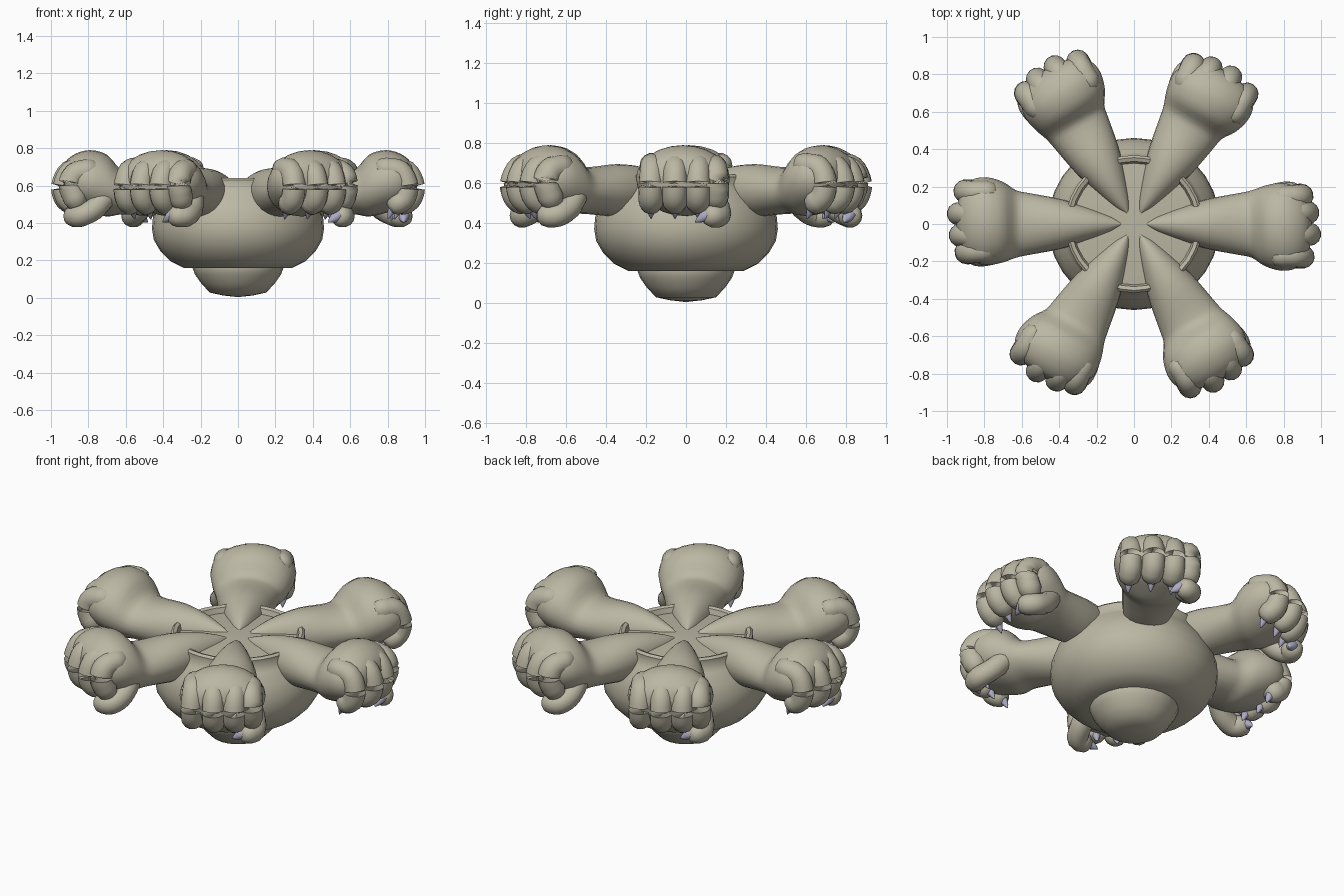
import bpy, bmesh, math
from mathutils import Vector, Matrix

if "Cube" in bpy.data.objects:
    bpy.data.objects.remove(bpy.data.objects["Cube"])


def material(name, rgb):
    m = bpy.data.materials.new(name)
    m.diffuse_color = (*rgb, 1)
    m.use_nodes = True
    m.node_tree.nodes["Principled BSDF"].inputs["Base Color"].default_value = m.diffuse_color
    return m


HIDE = material("stone_beige", (0.50, 0.475, 0.37))
CLAW = material("claw_lavender", (0.42, 0.41, 0.56))


def finish(bm, name, mat, angle=50):
    bmesh.ops.recalc_face_normals(bm, faces=bm.faces)
    me = bpy.data.meshes.new(name)
    bm.to_mesh(me)
    bm.free()
    me.materials.append(mat)
    ob = bpy.data.objects.new(name, me)
    bpy.context.collection.objects.link(ob)
    bpy.ops.object.select_all(action='DESELECT')
    ob.select_set(True)
    bpy.context.view_layer.objects.active = ob
    bpy.ops.object.shade_smooth_by_angle(angle=math.radians(angle))
    return ob


def skin(bm, rings, closed_ends=True):
    """Join rings of vertices into a tube."""
    loops = [[bm.verts.new(p) for p in r] for r in rings]
    n = len(loops[0])
    for a, b in zip(loops, loops[1:]):
        for i in range(n):
            j = (i + 1) % n
            bm.faces.new((a[i], a[j], b[j], b[i]))
    if closed_ends:
        bm.faces.new(loops[0])
        bm.faces.new(loops[-1])


def smooth_path(pts, steps):
    """Catmull-Rom resampling of equally long tuples."""
    vs = [Vector(p) for p in pts]
    vs = [2 * vs[0] - vs[1]] + vs + [2 * vs[-1] - vs[-2]]
    out = []
    for a, b, c, d in zip(vs, vs[1:], vs[2:], vs[3:]):
        for s in range(steps):
            t = s / steps
            out.append(0.5 * (2 * b + (c - a) * t + (2 * a - 5 * b + 4 * c - d) * t * t
                              + (3 * b - a - 3 * c + d) * t ** 3))
    return out + [vs[-2]]


def digit(bm, pts, r, sides=14):
    """Bent finger with rounded ends."""
    path = smooth_path(pts, 4)
    rings = []
    for i, p in enumerate(path):
        d = (path[min(i + 1, len(path) - 1)] - path[max(i - 1, 0)]).normalized()
        q = d.to_track_quat('Z', 'Y')
        radii = [(0, r)]
        if i == 0:
            radii = [(-0.9, r * .3), (-0.6, r * .8), (0, r)]
        elif i == len(path) - 1:
            radii = [(0, r), (0.55, r * .82), (0.85, r * .45)]
        for off, rad in radii:
            c = p + d * off * r
            rings.append([c + q @ Vector((rad * math.cos(k * math.tau / sides),
                                          rad * math.sin(k * math.tau / sides), 0))
                          for k in range(sides)])
    skin(bm, rings)


def claw(bm, base, tip, r):
    base, tip = Vector(base), Vector(tip)
    d = tip - base
    q = d.to_track_quat('Z', 'Y')
    rings = [[base + d * t + q @ Vector((r * s * math.cos(k * math.tau / 10),
                                         r * s * math.sin(k * math.tau / 10), 0))
              for k in range(10)]
             for t, s in ((-.3, .8), (0, 1), (.4, .75), (.75, .4), (1, .06))]
    skin(bm, rings)


def lathe(name, profile, sides):
    bm = bmesh.new()
    skin(bm, [[(r * math.cos(k * math.tau / sides), r * math.sin(k * math.tau / sides), z)
               for k in range(sides)] for r, z in profile])
    return finish(bm, name, HIDE)


# Bowl-shaped body with a thin raised rim, and the rounded knob beneath it
lathe("body", [(.20, .16), (.29, .16), (.36, .195), (.415, .25), (.45, .31), (.46, .37),
               (.455, .43), (.43, .50), (.385, .56), (.365, .59), (.368, .63), (.355, .642),
               (.335, .635), (.325, .605), (.20, .615), (.01, .62)], 32)
lathe("base_knob", [(.01, .005), (.08, .013), (.15, .028), (.195, .075), (.23, .125),
                    (.245, .165), (.24, .20)], 24)

# Arm and hand sections: x, centre y, centre z, half width, half height
ARM = [(.07, 0, .60, .01, .02), (.13, 0, .59, .045, .055), (.25, 0, .575, .09, .105),
       (.40, 0, .565, .135, .13), (.56, 0, .562, .165, .118), (.63, 0, .568, .18, .122),
       (.70, -.01, .60, .215, .165), (.79, -.015, .622, .235, .168),
       (.87, -.02, .625, .215, .145), (.925, -.02, .625, .16, .10), (.95, -.02, .625, .05, .04)]
# Fingers: y at root, y at tip, reach
FINGERS = [(-.17, -.175, -.035), (-.055, -.055, 0), (.06, .06, -.01)]

for n in range(6):
    turn = Matrix.Rotation(n * math.pi / 3, 4, 'Z')

    # Tapered arm swelling into a hand
    bm = bmesh.new()
    rings = []
    for x, cy, cz, w, h in smooth_path(ARM, 3):
        rings.append([(x, cy + w * math.cos(k * math.tau / 24), cz + h * math.sin(k * math.tau / 24))
                      for k in range(24)])
    skin(bm, rings)
    finish(bm, f"arm_{n + 1}", HIDE).matrix_world = turn

    # Curled fingers and a low thumb
    fingers, claws = bmesh.new(), bmesh.new()
    for y0, y1, dx in FINGERS:
        digit(fingers, [(.82 + dx, y0, .69), (.90 + dx, y0, .675), (.938 + dx, y1, .60),
                        (.925 + dx, y1, .535), (.89 + dx, y1, .505)], .062)
        claw(claws, (.865 + dx, y1, .485), (.835 + dx, y1, .42), .027)
    digit(fingers, [(.80, .14, .68), (.87, .145, .66), (.895, .15, .60), (.87, .15, .53)], .065)
    digit(fingers, [(.71, .13, .54), (.77, .16, .475), (.84, .165, .44), (.875, .135, .437)], .06)
    claw(claws, (.885, .105, .44), (.885, .045, .405), .034)
    finish(fingers, f"fingers_{n + 1}", HIDE, 60).matrix_world = turn
    finish(claws, f"claws_{n + 1}", CLAW, 60).matrix_world = turn
